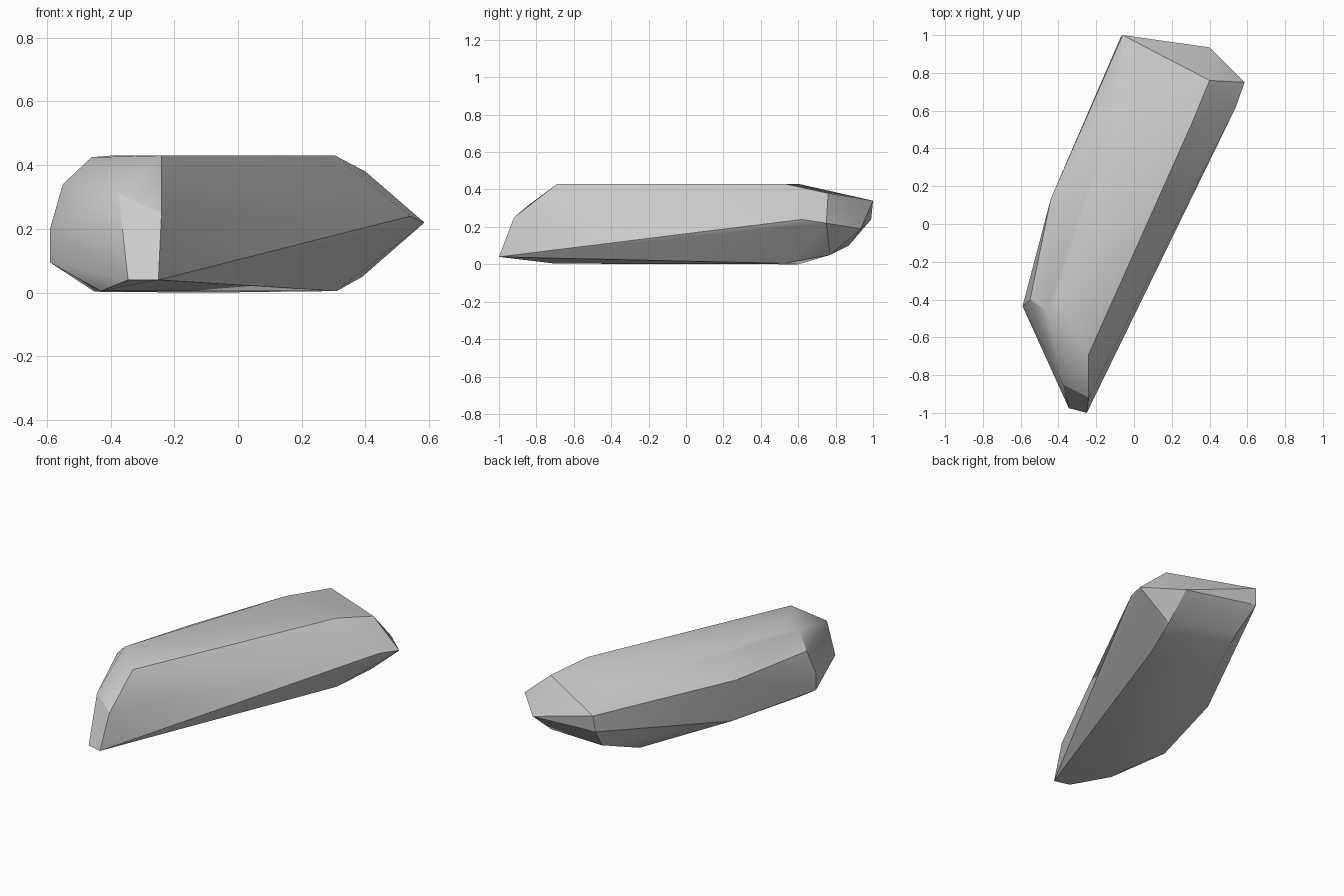
import bpy, bmesh, math

cube = bpy.data.objects.get("Cube")
if cube:
    bpy.data.objects.remove(cube, do_unlink=True)

# Single stone colour
stone = bpy.data.materials.new("stone_grey")
stone.use_nodes = True
colour = (0.6, 0.6, 0.6, 1.0)
stone.diffuse_color = colour
bsdf = stone.node_tree.nodes["Principled BSDF"]
bsdf.inputs["Base Color"].default_value = colour
bsdf.inputs["Roughness"].default_value = 0.9

# Corner points of the chipped slab
top_rim = [(0.305, 0.53, 0.43), (-0.10, 0.61, 0.428), (-0.40, -0.38, 0.43),
           (-0.46, -0.46, 0.425), (-0.24, -0.69, 0.43)]
left_shoulder = [(-0.06, 1.0, 0.34), (-0.44, 0.135, 0.335), (-0.55, -0.40, 0.34)]
back_end = [(0.40, 0.76, 0.38), (0.585, 0.75, 0.22), (0.54, 0.62, 0.24),
            (0.40, 0.935, 0.19), (-0.07, 0.99, 0.24), (-0.03, 0.87, 0.10),
            (0.39, 0.77, 0.05)]
front_end = [(-0.59, -0.435, 0.20), (-0.59, -0.435, 0.095), (-0.375, -0.85, 0.31),
             (-0.24, -0.92, 0.25), (-0.345, -0.975, 0.04), (-0.25, -1.0, 0.04)]
base_rim = [(0.31, 0.53, 0.005), (-0.10, 0.60, 0.0), (-0.42, 0.15, 0.08),
            (-0.45, -0.46, 0.003), (-0.43, -0.71, 0.005)]

# Wrap the corners in a convex skin
bm = bmesh.new()
for p in top_rim + left_shoulder + back_end + front_end + base_rim:
    bm.verts.new(p)
hull = bmesh.ops.convex_hull(bm, input=bm.verts[:])
loose = [v for v in bm.verts if not v.link_faces]
bmesh.ops.delete(bm, geom=loose, context='VERTS')
bmesh.ops.recalc_face_normals(bm, faces=bm.faces[:])

mesh = bpy.data.meshes.new("rock")
bm.to_mesh(mesh)
bm.free()
mesh.materials.append(stone)
rock = bpy.data.objects.new("rock", mesh)
bpy.context.collection.objects.link(rock)

# Soft facets with crisp main edges
bpy.ops.object.select_all(action='DESELECT')
rock.select_set(True)
bpy.context.view_layer.objects.active = rock
bpy.ops.object.shade_smooth_by_angle(angle=math.radians(30))
